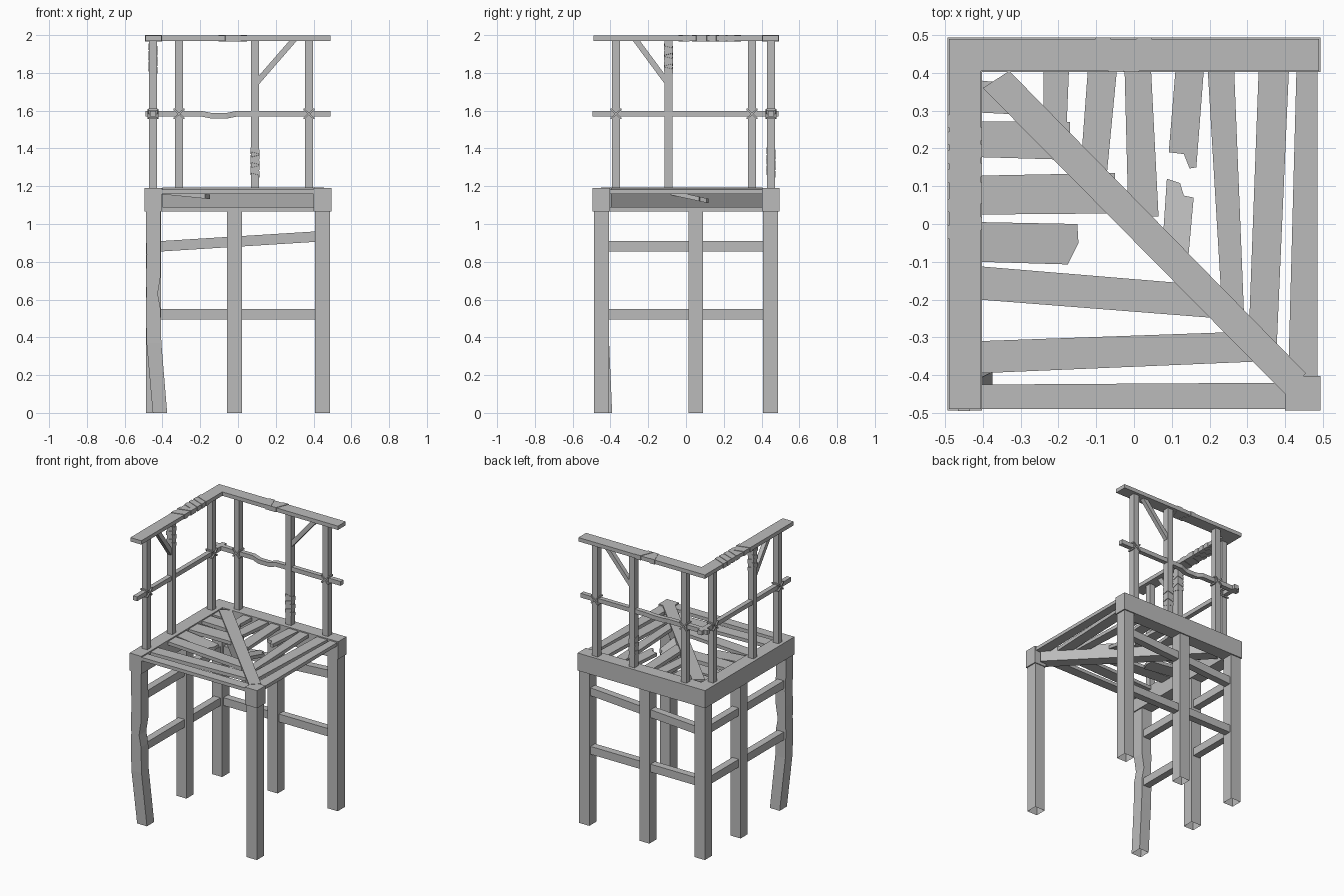
import bpy, bmesh
from mathutils import Vector

if "Cube" in bpy.data.objects:
    bpy.data.objects.remove(bpy.data.objects["Cube"])

wood = bpy.data.materials.new("grey_wood")
wood.use_nodes = True
COLOUR = (0.5, 0.5, 0.5, 1)
wood.diffuse_color = COLOUR
wood.node_tree.nodes["Principled BSDF"].inputs["Base Color"].default_value = COLOUR


def loft(name, rings, open_start=False):
    """Skin matching rings of points and cap the ends."""
    bm = bmesh.new()
    loops = [[bm.verts.new(p) for p in ring] for ring in rings]
    n = len(loops[0])
    for a, b in zip(loops, loops[1:]):
        for i in range(n):
            j = (i + 1) % n
            bm.faces.new((a[i], a[j], b[j], b[i]))
    bm.faces.new(loops[-1])
    cap = bm.faces.new(loops[0][::-1])
    bmesh.ops.recalc_face_normals(bm, faces=bm.faces)
    if open_start:
        bmesh.ops.delete(bm, geom=[cap], context='FACES_ONLY')
    mesh = bpy.data.meshes.new(name)
    bm.to_mesh(mesh)
    bm.free()
    mesh.materials.append(wood)
    ob = bpy.data.objects.new(name, mesh)
    bpy.context.collection.objects.link(ob)
    return ob


def rect(x, y, z, hx, hy):
    return [(x - hx, y - hy, z), (x + hx, y - hy, z), (x + hx, y + hy, z), (x - hx, y + hy, z)]


def box(name, x0, x1, y0, y1, z0, z1, open_start=False):
    c = ((x0 + x1) / 2, (y0 + y1) / 2)
    h = ((x1 - x0) / 2, (y1 - y0) / 2)
    return loft(name, [rect(*c, z, *h) for z in (z0, z1)], open_start)


def slab(name, outline, z0, z1, drop=lambda x, y: 0):
    """Extrude a plan outline, optionally sagging by a rule."""
    return loft(name, [[(x, y, z - drop(x, y)) for x, y in outline] for z in (z0, z1)])


def beam(name, points, width, height):
    """Rectangular bar through a few points; height is the upright side."""
    points = [Vector(p) for p in points]
    along = (points[-1] - points[0]).normalized()
    side = along.cross((0, 0, 1))
    side = side.normalized() * width / 2 if side.length > 0.01 else Vector((width / 2, 0, 0))
    up = side.cross(along).normalized() * height / 2
    return loft(name, [[p + side + up, p - side + up, p - side - up, p + side - up] for p in points])


# Legs: five straight, one bent and chipped
E = 0.447
for name, x, y in (("front_left_leg", E, -E), ("back_left_leg", E, E), ("back_right_leg", -E, E),
                   ("back_middle_leg", -0.018, E), ("right_middle_leg", -E, 0.052)):
    box(name, x - 0.039, x + 0.039, y - 0.039, y + 0.039, 0, 1.08, True)
bent = [(0, -0.413, -0.431, 0.038), (0.37, -0.445, -0.447, 0.039), (0.55, -0.449, -0.447, 0.039),
        (0.63, -0.455, -0.447, 0.03), (0.73, -0.448, -0.447, 0.039), (0.84, -0.446, -0.447, 0.037),
        (0.95, -0.449, -0.447, 0.039), (1.08, -0.449, -0.447, 0.039)]
loft("bent_front_right_leg", [rect(x, y, z, h, 0.04) for z, x, y, h in bent], True)

# Stretchers on the back and right sides
beam("back_lower_stretcher", [(-0.41, E, 0.523), (0.41, E, 0.523)], 0.05, 0.055)
beam("back_upper_stretcher", [(-0.41, E, 0.882), (0.41, E, 0.933)], 0.05, 0.055)
for name, z in (("right_lower_stretcher", 0.523), ("right_upper_stretcher", 0.882)):
    beam(name, [(-E, -0.41, z), (-E, 0.41, z)], 0.05, 0.055)

# Seat frame
L0, L1 = 0.402, 0.494
slab("seat_frame", [(-L1, -L1), (-L0, -L1), (-L0, L0), (L1, L0), (L1, L1), (-L1, L1)], 1.067, 1.19)
box("front_left_block", 0.4, L1, -L1, -L0, 1.067, 1.19)
slab("diagonal_beam", [(-0.4, 0.36), (0.4, -0.45), (0.455, -0.395), (-0.33, 0.405)], 1.087, 1.192)

# Slats running left to right: y edges at the right frame, far x, y edges there
TOP, BOT = 1.182, 1.158
for i, (a, b, x, c, d) in enumerate(((0.38, 0.295, -0.31, 0.37, 0.29), (0.272, 0.177, -0.17, 0.27, 0.17),
                                     (0.128, 0.025, -0.05, 0.135, 0.028), (-0.112, -0.2, 0.23, -0.165, -0.25),
                                     (-0.31, -0.395, 0.35, -0.283, -0.363), (-0.425, -0.49, 0.41, -0.42, -0.49))):
    slab(f"cross_slat_{i + 1}", [(-0.41, b), (x, d), (x, c), (-0.41, a)], BOT, TOP)

# Slats running front to back: x edges at the back frame, far y, x edges there
for i, (a, b, y, c, d) in enumerate(((-0.24, -0.172, 0.22, -0.24, -0.18), (-0.122, -0.045, 0.1, -0.145, -0.075),
                                     (-0.025, 0.045, 0.02, -0.015, 0.065), (0.195, 0.265, -0.26, 0.235, 0.292),
                                     (0.33, 0.41, -0.34, 0.302, 0.377), (0.43, 0.485, -0.41, 0.408, 0.485))):
    slab(f"long_slat_{i + 1}", [(a, 0.41), (c, y), (d, y), (b, 0.41)], BOT, TOP)

# Broken slats
slab("broken_cross_slat", [(-0.41, 0.005), (-0.15, 0), (-0.147, -0.05), (-0.175, -0.107), (-0.41, -0.1)],
     BOT, TOP, lambda x, y: 0.1 * (x + 0.41))
slab("broken_slat_back", [(0.11, 0.41), (0.092, 0.19), (0.132, 0.185), (0.147, 0.147), (0.165, 0.15),
                          (0.185, 0.41)], BOT, TOP)
slab("broken_slat_front", [(0.087, 0.12), (0.073, -0.09), (0.14, -0.13), (0.158, 0.07), (0.132, 0.075),
                           (0.122, 0.108)], BOT, TOP, lambda x, y: 0.22 * (y + 0.1))

# Back posts and top rail
R = 0.45
posts = [(-0.312, R), (0.09, R), (0.375, R), (-R, -0.37), (-R, -0.093), (-R, 0.35)]
for i, (x, y) in enumerate(posts):
    box(f"post_{i + 1}", x - 0.021, x + 0.021, y - 0.021, y + 0.021, 1.18, 1.98)
T0, T1 = 0.405, 0.49
slab("top_rail", [(-T1, -T1), (-T0, -T1), (-T0, T0), (T1, T0), (T1, T1), (-T1, T1)], 1.97, 1.997)

# Thin middle rails, the back one slightly kinked
beam("back_middle_rail", [(-0.49, R, 1.583), (-0.19, R, 1.583), (-0.14, R - 0.01, 1.573), (-0.06, R - 0.01, 1.573),
                          (-0.01, R, 1.583), (0.49, R, 1.583)], 0.032, 0.03)
beam("right_middle_rail", [(-R, -0.495, 1.583), (-R, 0.49, 1.583)], 0.032, 0.03)

# Braces under the top rail
beam("back_brace", [(0.1, R, 1.75), (0.3, R, 1.98)], 0.03, 0.03)
beam("right_brace", [(-R, -0.1, 1.75), (-R, -0.27, 1.98)], 0.03, 0.03)

# Crossed rope ties where the middle rail meets the outer posts
for i, (x, y) in enumerate(posts):
    if i in (1, 4):
        continue
    for s in (-1, 1):
        ring = []
        for u, v in ((-1, -1), (1, -1), (1, 1), (-1, 1)):
            lift = s * (u if y == R else v) * 0.023
            ring.append(Vector((x + u * 0.025, y + v * 0.025, 1.583 + lift)))
        for k in range(4):
            beam(f"rope_tie_{i + 1}", [ring[k], ring[(k + 1) % 4]], 0.009, 0.009)

# Slanted bindings round the cracked posts
for name, (x, y), z0, count in (("back_post_binding", posts[1], 1.27, 5), ("right_post_binding", posts[4], 1.82, 5)):
    for k in range(count):
        slope = 0.25 * (-1) ** k
        slab(name, [p[:2] for p in rect(x, y, 0, 0.024, 0.024)], z0 + k * 0.028 - 0.011, z0 + k * 0.028 + 0.011,
             lambda px, py: slope * (px - x + py - y))

# Bindings round the top rail
for k, y in enumerate((-0.01, 0.06, 0.11, 0.16, 0.21, 0.255)):
    s = 0.012 if k < 2 else -0.018
    slab("right_rail_binding", [(-T1 - 0.003, y - s - 0.017), (-T0 + 0.003, y + s - 0.017),
                                (-T0 + 0.003, y + s + 0.017), (-T1 - 0.003, y - s + 0.017)], 1.967, 2.0)
for x, s in ((-0.065, 0.018), (0.01, -0.018)):
    slab("back_rail_binding", [(x - s - 0.02, T1 + 0.003), (x - s + 0.02, T1 + 0.003),
                               (x + s + 0.02, T0 - 0.003), (x + s - 0.02, T0 - 0.003)], 1.967, 2.0)
